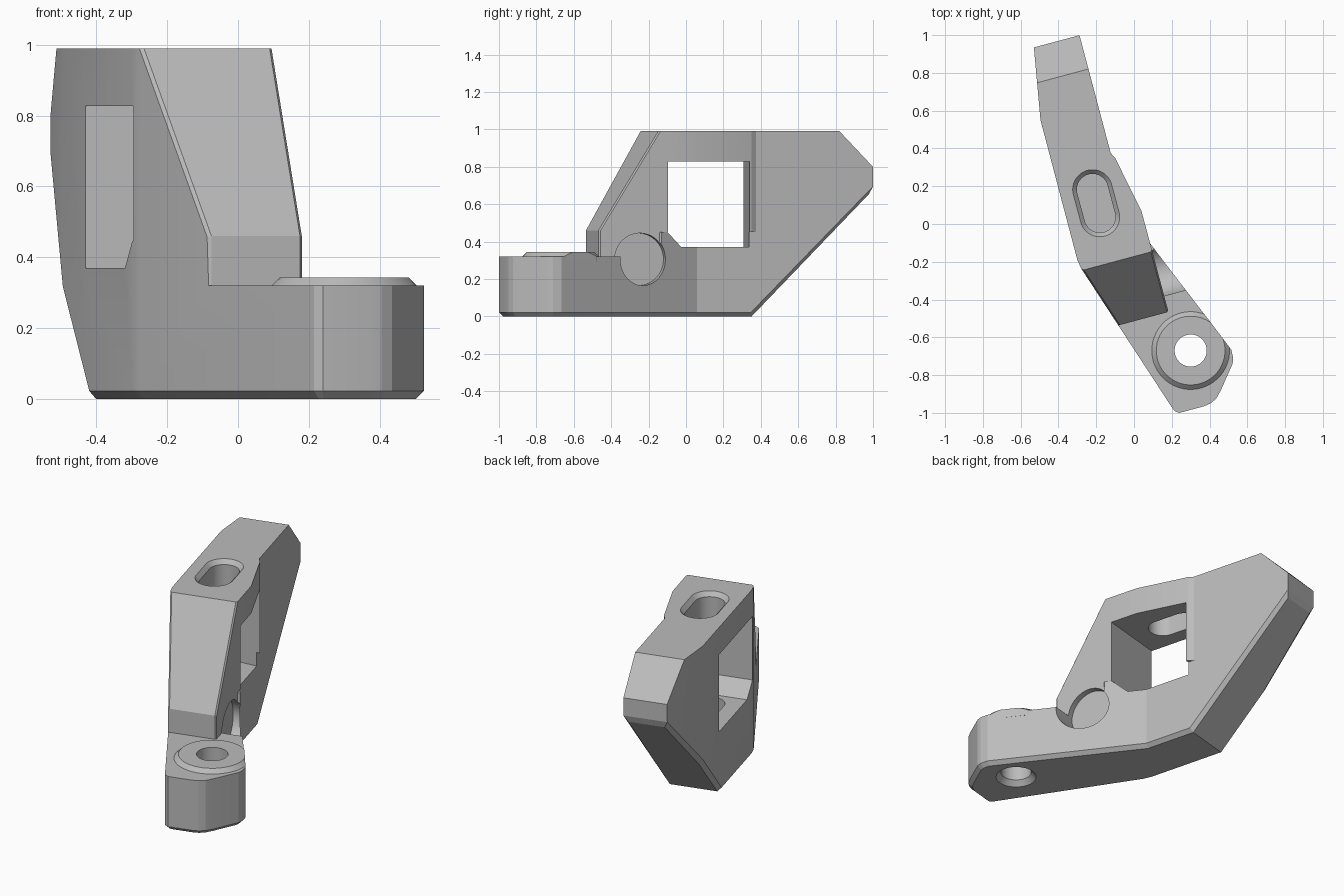
import bpy, bmesh, math
from mathutils import Matrix, Vector

cube = bpy.data.objects.get("Cube")
if cube:
    bpy.data.objects.remove(cube, do_unlink=True)

TURN = Matrix.Rotation(math.radians(15), 4, 'Z')   # the upper arm is swung 15 degrees
FRONT = TURN @ Vector((0, -1, 0))
TOP = 0.99

grey = bpy.data.materials.new("plain grey")
grey.use_nodes = True
grey.diffuse_color = (0.5, 0.5, 0.5, 1)
grey.node_tree.nodes["Principled BSDF"].inputs["Base Color"].default_value = (0.5, 0.5, 0.5, 1)


def loft(name, rings, matrix=None):
    """Closed solid through rings of 3D points."""
    bm = bmesh.new()
    loops = [[bm.verts.new(p) for p in ring] for ring in rings]
    n = len(loops[0])
    for a, b in zip(loops, loops[1:]):
        for i in range(n):
            j = (i + 1) % n
            bm.faces.new((a[i], a[j], b[j], b[i]))
    bm.faces.new(loops[0][::-1])
    bm.faces.new(loops[-1])
    if matrix:
        bm.transform(matrix)
    bmesh.ops.recalc_face_normals(bm, faces=bm.faces)
    mesh = bpy.data.meshes.new(name)
    bm.to_mesh(mesh)
    bm.free()
    mesh.materials.append(grey)
    ob = bpy.data.objects.new(name, mesh)
    bpy.context.collection.objects.link(ob)
    return ob


def upright(name, outline, lo, hi, matrix=None):
    return loft(name, [[(x, y, z) for x, y in outline] for z in (lo, hi)], matrix)


def crosswise(name, profile, lo, hi):
    """Profile in the arm's length and height, pushed across the arm."""
    return loft(name, [[(u, v, z) for v, z in profile] for u in (lo, hi)], TURN)


def oval(cx, cy, r, half=0.0, count=48):
    pts = []
    for i in range(count):
        a = 2 * math.pi * (i + 0.5) / count
        s = math.sin(a)
        pts.append((cx + r * math.cos(a), cy + r * s + math.copysign(half, s)))
    return pts


def turned(name, cx, cy, steps, half=0.0, matrix=None):
    """Stack of ovals given as (radius, height)."""
    return loft(name, [[(x, y, z) for x, y in oval(cx, cy, r, half)] for r, z in steps], matrix)


def combine(ob, tool, operation):
    mod = ob.modifiers.new(operation, 'BOOLEAN')
    mod.operation = operation
    mod.solver = 'EXACT'
    mod.object = tool
    bpy.context.view_layer.update()
    deps = bpy.context.evaluated_depsgraph_get()
    mesh = bpy.data.meshes.new_from_object(ob.evaluated_get(deps))
    ob.modifiers.clear()
    ob.data = mesh
    bpy.data.objects.remove(tool, do_unlink=True)


def bevel_where(ob, test, width):
    """Clean flat regions, then chamfer the edges chosen by a rule on their faces."""
    bm = bmesh.new()
    bm.from_mesh(ob.data)
    bmesh.ops.remove_doubles(bm, verts=bm.verts, dist=0.0005)
    bmesh.ops.dissolve_limit(bm, angle_limit=math.radians(0.5), verts=bm.verts, edges=bm.edges)
    bm.normal_update()
    edges = [e for e in bm.edges if len(e.link_faces) == 2 and test(e, *e.link_faces)]
    bmesh.ops.bevel(bm, geom=edges, offset=width, segments=1, affect='EDGES',
                    profile=0.5, clamp_overlap=True)
    bm.to_mesh(ob.data)
    bm.free()


# Main body: bent plan outline trimmed by the side profile
plan = [(0.20, -0.97), (0.215, -0.99), (0.24, -1.0), (0.37, -0.965), (0.405, -0.95),
        (0.435, -0.925), (0.46, -0.88), (0.522, -0.74), (0.525, -0.71), (0.515, -0.665),
        (0.28, -0.355), (-0.04, 0.06), (-0.315, 1.1), (-0.545, 1.1), (-0.495, 0.55),
        (-0.30, -0.19), (-0.28, -0.235)]
side = [(-1.2, 0), (-1.2, 0.32), (-0.497, 0.32), (-0.497, 0.46), (-0.166, TOP),
        (0.855, TOP), (1.04, 0.80), (1.04, 0.67), (0.375, 0)]
body = upright("bracket_body", plan, 0, 1.1)
combine(body, crosswise("side_trim", side, -1, 1), 'INTERSECT')

# Step beside the narrow upright
step = [(-0.6, 0.32), (-0.16, 0.32), (-0.16, 0.45), (-0.05, 0.45), (-0.05, 1.2), (-0.6, 1.2)]
combine(body, crosswise("step_cutter", step, 0.056, 0.8), 'DIFFERENCE')


# Chamfers around the underside and along the sloping front of the upright
def under_edge(e, a, b):
    return (a.normal.z < -0.5) != (b.normal.z < -0.5)


def is_front(f):
    return (f.normal.dot(FRONT) > 0.8 and f.calc_center_median().z > 0.33)


def front_edge(e, a, b):
    if is_front(a) == is_front(b):
        return False
    other = b if is_front(a) else a
    return abs(other.normal.z) < 0.5


bevel_where(body, under_edge, 0.022)
bevel_where(body, front_edge, 0.03)

# Thicker top bar over the window
bar = [(0.056, -0.13), (0.056, 0.057), (-0.006, 0.364), (-0.03, 0.41), (-0.2, 0.41), (-0.2, -0.13)]
combine(body, upright("top_bar", bar, 0.45, TOP, TURN), 'UNION')

# Window with a sloping front corner and a slightly skewed back wall
window = crosswise("window_cutter", [(-0.116, 0.828), (-0.116, 0.45), (-0.03, 0.37),
                                     (0, 0.37), (0, 0.828)], -1, 1)
inverse = TURN.inverted()
for vert in window.data.vertices:
    p = inverse @ vert.co
    if p.y > -0.01:
        p.y = 0.352 - 0.17 * p.x
        vert.co = TURN @ p
combine(body, window, 'DIFFERENCE')

# Round pocket in the side
combine(body, crosswise("pocket_cutter", oval(-0.27, 0.305, 0.14), 0.02, 0.6), 'DIFFERENCE')

# Slot from the top through the bar into the window floor
slot = [(0.083, 0.25), (0.083, 0.965), (0.105, TOP), (0.105, 1.1)]
combine(body, turned("slot_cutter", -0.165, 0.158, slot, 0.075, TURN), 'DIFFERENCE')

# Raised boss with a tapered rim, trimmed to the body outline, and its bolt hole
boss = turned("boss", 0.30, -0.67, [(0.206, 0.29), (0.206, 0.32), (0.182, 0.343)])
combine(boss, upright("boss_trim", plan, -0.1, 1), 'INTERSECT')
combine(body, boss, 'UNION')
bolt = [(0.112, -0.05), (0.112, 0), (0.085, 0.03), (0.085, 0.6)]
combine(body, turned("bolt_cutter", 0.30, -0.67, bolt), 'DIFFERENCE')

# Smooth the round walls, keep the flat faces crisp
bpy.ops.object.select_all(action='DESELECT')
body.select_set(True)
bpy.context.view_layer.objects.active = body
bpy.ops.object.shade_smooth_by_angle(angle=math.radians(12))
